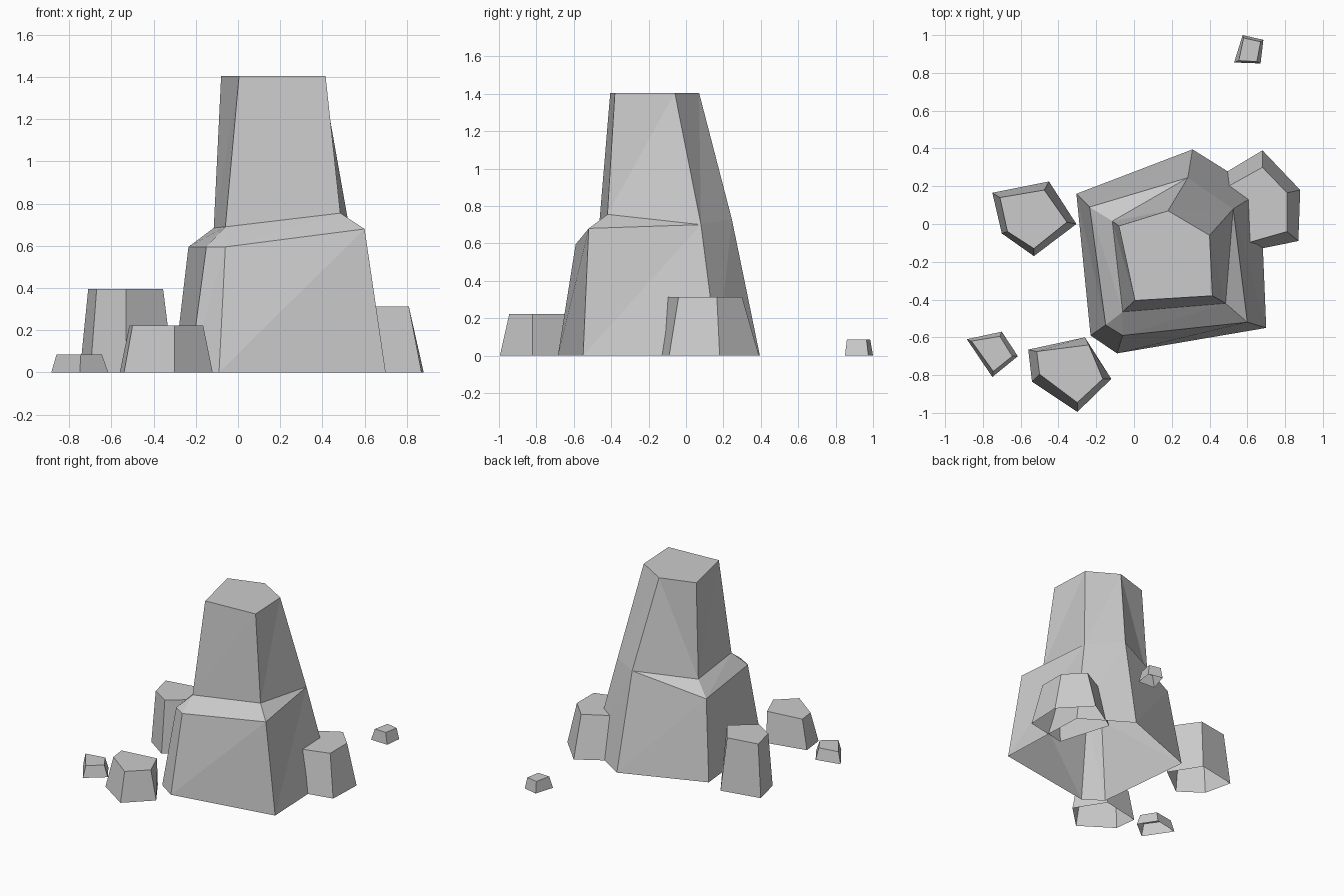
import bpy, bmesh


def make_object(name, verts, faces):
    mesh = bpy.data.meshes.new(name)
    mesh.from_pydata(verts, [], faces)
    bm = bmesh.new()
    bm.from_mesh(mesh)
    bmesh.ops.recalc_face_normals(bm, faces=bm.faces[:])
    bm.to_mesh(mesh)
    bm.free()
    obj = bpy.data.objects.new(name, mesh)
    bpy.context.collection.objects.link(obj)
    return obj


def small_rock(name, height, base, top):
    """Tapered stone: sloped sides, flat cap, open underside."""
    n = len(base)
    verts = [(x, y, 0) for x, y in base] + [(x, y, height) for x, y in top]
    faces = [(i, (i + 1) % n, n + (i + 1) % n, n + i) for i in range(n)]
    faces.append(tuple(range(n, 2 * n)))
    return make_object(name, verts, faces)


# Main pillar: rings of corners from back left, counter-clockwise
base = [(-.305, .16, 0), (-.23, -.59, 0), (-.09, -.685, 0),
        (.70, -.55, 0), (.67, .17, 0), (.31, .395, 0)]            # 0-5
ledge = [(-.235, .09, .595), (-.15, -.535, .595), (-.06, -.59, .595),
         (.60, -.52, .68), (.525, .08, .70), (.285, .245, .73)]   # 6-11
step = [(-.115, .015, .685), (-.06, -.465, .69), (.485, -.42, .755)]  # 12-14
cap = [(-.08, -.01, 1.405), (.005, -.405, 1.405), (.415, -.38, 1.405),
       (.40, -.06, 1.405), (.18, .07, 1.405)]                     # 15-19

faces = []
# lower walls
for i in range(6):
    j = (i + 1) % 6
    faces += [(i, j, 6 + j), (i, 6 + j, 6 + i)]
# sloping ledge, fading out towards the back right
faces += [(6, 7, 13), (6, 13, 12), (7, 8, 13), (8, 9, 14), (8, 14, 13),
          (9, 10, 14), (11, 6, 12)]
# upper walls
foot = [12, 13, 14, 10, 11]
for i in range(5):
    j = (i + 1) % 5
    faces += [(foot[i], foot[j], 15 + j), (foot[i], 15 + j, 15 + i)]
# the back left wall folds along the other diagonal
faces = faces[:-2] + [(11, 12, 19), (12, 15, 19)]
faces.append((15, 16, 17, 18, 19))
make_object("main_rock", base + ledge + step + cap, faces)

# Stones scattered around the pillar
small_rock("left_rock", .395,
           [(-.75, .165), (-.70, -.05), (-.53, -.17), (-.305, 0), (-.45, .225)],
           [(-.71, .14), (-.67, -.04), (-.53, -.13), (-.355, .01), (-.475, .18)])
small_rock("front_rock", .222,
           [(-.56, -.665), (-.54, -.835), (-.30, -.995), (-.12, -.82), (-.26, -.60)],
           [(-.515, -.675), (-.50, -.795), (-.30, -.945), (-.165, -.82), (-.24, -.64)])
small_rock("right_rock", .312,
           [(.43, .24), (.55, -.155), (.87, -.09), (.88, .18), (.68, .39)],
           [(.50, .20), (.60, -.10), (.81, -.04), (.81, .165), (.68, .30)])
small_rock("front_pebble", .085,
           [(-.885, -.61), (-.75, -.81), (-.615, -.70), (-.70, -.57)],
           [(-.86, -.62), (-.745, -.78), (-.645, -.70), (-.71, -.595)])
small_rock("back_pebble", .085,
           [(.53, .855), (.67, .85), (.685, .975), (.575, 1.0)],
           [(.555, .865), (.65, .86), (.67, .965), (.58, .985)])
